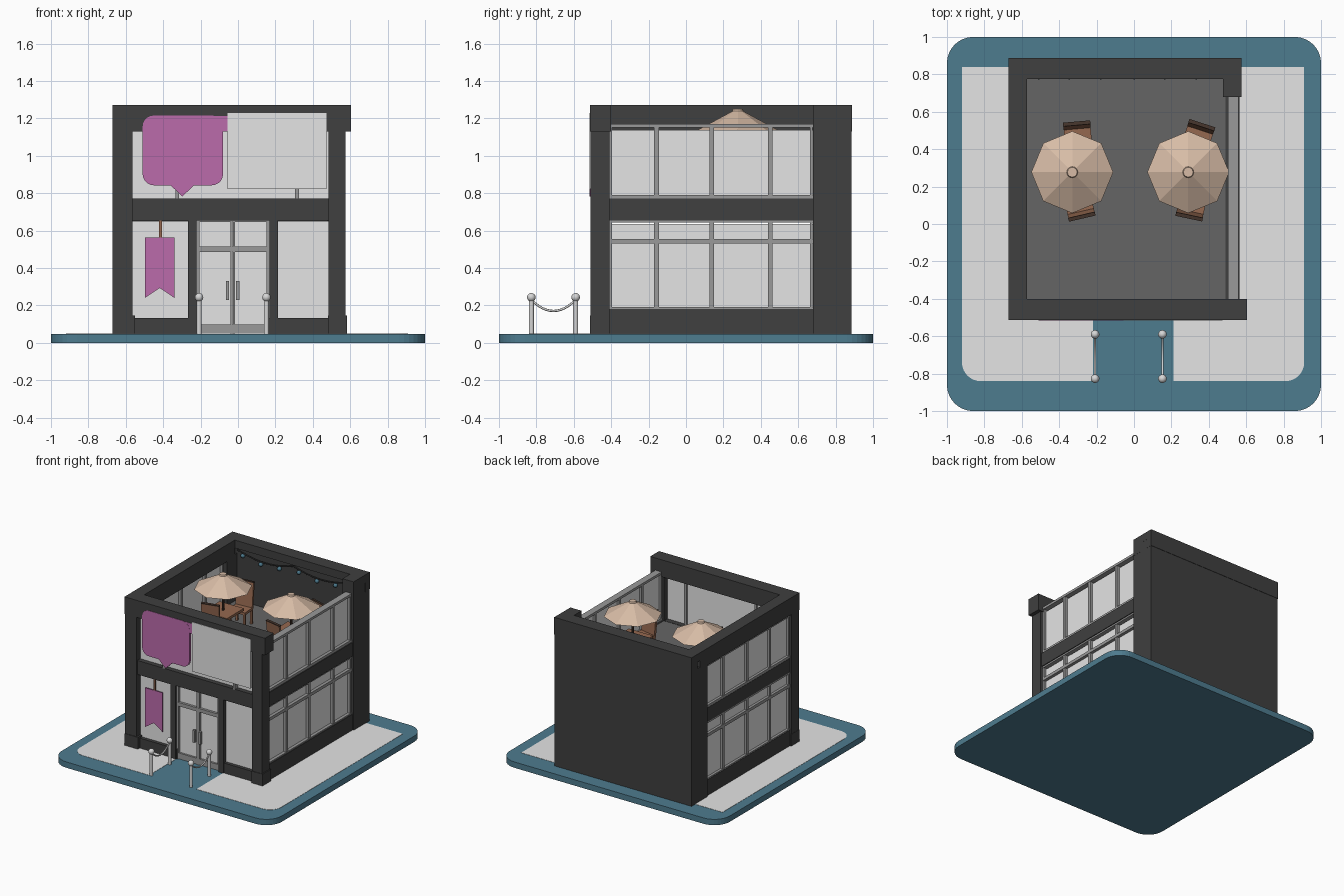
import bpy, bmesh, math
from mathutils import Matrix, Vector


def material(name, r, g, b):
    m = bpy.data.materials.new(name)
    m.diffuse_color = (r, g, b, 1)
    return m


CHARCOAL = material("charcoal", 0.05, 0.05, 0.05)
FLOOR = material("deck grey", 0.13, 0.13, 0.13)
TEAL = material("teal", 0.076, 0.2, 0.275)
PALE = material("pale grey", 0.78, 0.78, 0.78)
FRAME = material("frame grey", 0.32, 0.32, 0.32)
PURPLE = material("purple", 0.5, 0.145, 0.41)
BROWN = material("wood brown", 0.3, 0.14, 0.08)
DARKWOOD = material("dark wood", 0.06, 0.035, 0.025)
TAN = material("canvas tan", 0.68, 0.5, 0.38)
SILVER = material("silver", 0.68, 0.68, 0.68)


def finish(name, mat, bm, matrix=None):
    bmesh.ops.recalc_face_normals(bm, faces=bm.faces)
    me = bpy.data.meshes.new(name)
    bm.to_mesh(me)
    bm.free()
    me.materials.append(mat)
    ob = bpy.data.objects.new(name, me)
    bpy.context.collection.objects.link(ob)
    if matrix:
        ob.matrix_world = matrix
    return ob


def boxes(name, mat, spans, matrix=None):
    """One object from boxes given as (x0, x1, y0, y1, z0, z1)."""
    bm = bmesh.new()
    for x0, x1, y0, y1, z0, z1 in spans:
        m = Matrix.Translation(((x0 + x1) / 2, (y0 + y1) / 2, (z0 + z1) / 2)) \
            @ Matrix.Diagonal((x1 - x0, y1 - y0, z1 - z0, 1))
        bmesh.ops.create_cube(bm, size=1, matrix=m)
    return finish(name, mat, bm, matrix)


def prism(name, mat, pts, lo, hi, upright=False):
    """Extrude an outline along z, or along y when upright."""
    bm = bmesh.new()
    put = (lambda a, b: (a, lo, b)) if upright else (lambda a, b: (a, b, lo))
    f = bm.faces.new([bm.verts.new(put(a, b)) for a, b in pts])
    r = bmesh.ops.extrude_face_region(bm, geom=[f])
    d = Vector((0, hi - lo, 0)) if upright else Vector((0, 0, hi - lo))
    bmesh.ops.translate(bm, vec=d, verts=[v for v in r["geom"] if isinstance(v, bmesh.types.BMVert)])
    return finish(name, mat, bm)


def arc(cx, cy, r, a0, n=8):
    return [(cx + r * math.cos(math.radians(a0 + 90 * i / n)),
             cy + r * math.sin(math.radians(a0 + 90 * i / n))) for i in range(n + 1)]


def rod(name, mat, loc, r1, r2, z0, z1, n=16):
    bm = bmesh.new()
    bmesh.ops.create_cone(bm, cap_ends=True, segments=n, radius1=r1, radius2=r2, depth=z1 - z0,
                          matrix=Matrix.Translation((loc[0], loc[1], (z0 + z1) / 2)))
    return finish(name, mat, bm)


def ball(name, mat, loc, r):
    bm = bmesh.new()
    bmesh.ops.create_uvsphere(bm, u_segments=14, v_segments=8, radius=r, matrix=Matrix.Translation(loc))
    ob = finish(name, mat, bm)
    ob.data.shade_smooth()
    return ob


def swag(name, mat, a, b, sag, r, n=12):
    """Hanging cord between two points."""
    a, b = Vector(a), Vector(b)
    cu = bpy.data.curves.new(name, 'CURVE')
    cu.dimensions = '3D'
    cu.bevel_depth, cu.bevel_resolution = r, 2
    sp = cu.splines.new('POLY')
    sp.points.add(n)
    for i, p in enumerate(sp.points):
        t = i / n
        q = a.lerp(b, t) - Vector((0, 0, sag * 4 * t * (1 - t)))
        p.co = (*q, 1)
    cu.materials.append(mat)
    ob = bpy.data.objects.new(name, cu)
    bpy.context.collection.objects.link(ob)
    bpy.ops.object.select_all(action='DESELECT')
    ob.select_set(True)
    bpy.context.view_layer.objects.active = ob
    bpy.ops.object.convert(target='MESH')


# Ground slab and pavement with an entrance path notch
R = 0.14
prism("base_slab", TEAL, arc(1 - R, 1 - R, R, 0) + arc(R - 1, 1 - R, R, 90)
      + arc(R - 1, R - 1, R, 180) + arc(1 - R, R - 1, R, 270), 0, 0.048)
prism("pavement", PALE, [(0.91, 0.84), (-0.92, 0.84)] + arc(-0.82, -0.74, 0.1, 180)
      + [(-0.22, -0.84), (-0.22, -0.47), (0.21, -0.47), (0.21, -0.84)]
      + arc(0.81, -0.74, 0.1, 270), 0.044, 0.05)

# Main shell: back wall, corner columns, beams, overhanging parapet
boxes("back_wall", CHARCOAL, [(-0.67, 0.575, 0.805, 0.885, 0.045, 1.22)])
boxes("columns", CHARCOAL, [(-0.67, -0.565, -0.51, -0.41, 0.045, 1.13),
                            (0.485, 0.575, -0.51, -0.41, 0.045, 1.13),
                            (0.475, 0.575, 0.68, 0.81, 0.045, 1.22),
                            (-0.67, -0.575, 0.68, 0.81, 0.045, 1.15)])
boxes("column_bases", CHARCOAL, [(-0.672, -0.55, -0.514, -0.405, 0.045, 0.147),
                                 (0.482, 0.583, -0.514, -0.405, 0.045, 0.147)])
boxes("parapet", CHARCOAL, [(-0.672, 0.605, -0.514, -0.4, 1.13, 1.27),
                            (-0.672, -0.572, -0.4, 0.775, 1.13, 1.27),
                            (-0.672, 0.576, 0.775, 0.888, 1.205, 1.27),
                            (-0.672, 0.576, 0.83, 0.888, 1.13, 1.21),
                            (0.475, 0.576, 0.678, 0.775, 1.13, 1.27)])
boxes("floor_beams", CHARCOAL, [(-0.565, 0.485, -0.5, -0.41, 0.655, 0.77),
                                (0.49, 0.565, -0.41, 0.68, 0.655, 0.77),
                                (-0.66, -0.575, -0.41, 0.68, 0.655, 0.77)])
boxes("plinths", CHARCOAL, [(-0.55, -0.215, -0.49, -0.42, 0.045, 0.132),
                            (0.165, 0.48, -0.49, -0.42, 0.045, 0.132),
                            (0.49, 0.565, -0.41, 0.68, 0.045, 0.18),
                            (-0.66, -0.575, -0.41, 0.68, 0.045, 0.18)])
boxes("door_posts", CHARCOAL, [(-0.267, -0.222, -0.495, -0.42, 0.045, 0.66),
                               (0.168, 0.215, -0.495, -0.42, 0.045, 0.66)])
boxes("terrace_floor", FLOOR, [(-0.6, 0.52, -0.43, 0.81, 0.7, 0.768)])

# Glass panes
boxes("front_glass", PALE, [(-0.565, 0.485, -0.462, -0.452, 0.045, 0.65),
                            (-0.565, 0.485, -0.462, -0.452, 0.765, 1.13)])
boxes("side_glass", PALE, [(0.523, 0.533, -0.41, 0.68, 0.18, 0.635),
                           (0.523, 0.533, -0.41, 0.68, 0.765, 1.137),
                           (-0.637, -0.627, -0.41, 0.68, 0.18, 0.635),
                           (-0.637, -0.627, -0.41, 0.68, 0.765, 1.13)])

# Side window frames, right then left
for side, x0, x1, top in (("right", 0.505, 0.555, 1.17), ("left", -0.655, -0.605, 1.13)):
    bars = []
    for y in (-0.402, -0.158, 0.137, 0.45, 0.67):
        w = 0.0125 if -0.3 < y < 0.5 else 0.007
        bars += [(x0, x1, y - w, y + w, 0.18, 0.66), (x0, x1, y - w, y + w, 0.765, top - 0.01)]
    for z0, z1 in ((0.18, 0.19), (0.53, 0.555), (0.642, 0.66), (0.765, 0.79), (top - 0.02, top)):
        bars.append((x0 - 0.003, x1 + 0.003, -0.41, 0.68, z0, z1))
    boxes(side + "_window_frames", FRAME, bars)

# Double door
boxes("door_frame", FRAME, [(-0.222, -0.205, -0.48, -0.44, 0.045, 0.655),
                            (0.152, 0.168, -0.48, -0.44, 0.045, 0.655),
                            (-0.04, -0.0285, -0.48, -0.44, 0.045, 0.655),
                            (-0.0265, -0.015, -0.48, -0.44, 0.045, 0.655),
                            (-0.222, 0.168, -0.482, -0.44, 0.485, 0.515),
                            (-0.222, 0.168, -0.478, -0.44, 0.645, 0.655),
                            (-0.205, 0.152, -0.478, -0.44, 0.05, 0.098)])
boxes("door_handles", FRAME, [(-0.065, -0.047, -0.5, -0.478, 0.23, 0.33),
                              (-0.01, 0.008, -0.5, -0.478, 0.23, 0.33)])

# Upper sign: speech bubble, blank board and posts
r = 0.06
prism("bubble_sign", PURPLE, arc(-0.08 - r, 1.215 - r, r, 0, 5) + arc(-0.51 + r, 1.215 - r, r, 90, 5)
      + arc(-0.51 + r, 0.842 + r, r, 180, 5) + [(-0.36, 0.842), (-0.298, 0.782), (-0.235, 0.842)]
      + arc(-0.08 - r, 0.842 + r, r, 270, 5), -0.517, -0.497, True)
boxes("sign_backing", PURPLE, [(-0.13, -0.055, -0.516, -0.505, 1.13, 1.213)])
boxes("sign_board", PALE, [(-0.055, 0.474, -0.517, -0.497, 0.823, 1.228)])
boxes("sign_posts", FRAME, [(x - 0.01, x + 0.01, -0.5, -0.44, 0.765, 1.13) for x in (-0.325, 0.315)])

# Swallowtail banner
prism("banner", PURPLE, [(-0.497, 0.24), (-0.418, 0.293), (-0.34, 0.24), (-0.34, 0.562), (-0.497, 0.562)],
      -0.495, -0.487, True)
boxes("banner_strap", BROWN, [(-0.423, -0.406, -0.495, -0.487, 0.562, 0.66)])

# Rope barriers beside the entrance
for x in (-0.208, 0.152):
    for y in (-0.59, -0.827):
        rod("barrier_post", SILVER, (x, y), 0.013, 0.013, 0.045, 0.24)
        ball("barrier_knob", SILVER, (x, y, 0.243), 0.023)
    swag("barrier_rope", SILVER, (x, -0.827, 0.23), (x, -0.59, 0.23), 0.06, 0.006)

# Hanging lights below the back parapet
for a, b in ((-0.56, -0.05), (-0.05, 0.46)):
    swag("light_cord", CHARCOAL, (a, 0.79, 1.19), (b, 0.79, 1.19), 0.045, 0.005)
    for t in (0.1, 0.42, 0.75):
        z = 1.168 - 0.18 * t * (1 - t)
        ball("light_bulb", TEAL, (a + (b - a) * t, 0.79, z), 0.017)


# Umbrella tables with pairs of chairs
def chair(x, y, deg):
    m = Matrix.Translation((x, y, 0.768)) @ Matrix.Rotation(math.radians(deg), 4, 'Z')
    legs = [(sx - 0.008, sx + 0.008, sy - 0.008, sy + 0.008, 0, 0.12)
            for sx in (-0.062, 0.062) for sy in (-0.052, 0.052)]
    boxes("chair_seat", BROWN, legs + [(-0.072, 0.072, -0.06, 0.06, 0.115, 0.135)], m)
    tilt = m @ Matrix.Translation((0, 0.055, 0.125)) @ Matrix.Rotation(-0.1, 4, 'X')
    boxes("chair_back", BROWN, [(-0.072, 0.072, -0.012, 0.006, 0, 0.205)], tilt)
    boxes("chair_back_rail", DARKWOOD, [(-0.073, 0.073, -0.013, 0.007, 0.205, 0.213)], tilt)


for x, chairs in ((-0.33, ((-0.3, 0.465, 5), (-0.295, 0.11, 193))),
                  (0.29, ((0.34, 0.46, -18), (0.31, 0.11, 168)))):
    boxes("table", BROWN, [(x - 0.11, x + 0.11, 0.17, 0.39, 0.93, 0.95),
                           (x - 0.03, x + 0.03, 0.25, 0.31, 0.785, 0.93),
                           (x - 0.06, x + 0.06, 0.22, 0.34, 0.768, 0.785)])
    rod("umbrella_pole", DARKWOOD, (x, 0.278), 0.009, 0.009, 0.95, 1.22, 10)
    rod("umbrella_canopy", TAN, (x, 0.277), 0.219, 0.02, 1.135, 1.243, 8)
    rod("umbrella_cap", TAN, (x, 0.277), 0.03, 0.026, 1.238, 1.25, 12)
    for c in chairs:
        chair(*c)
